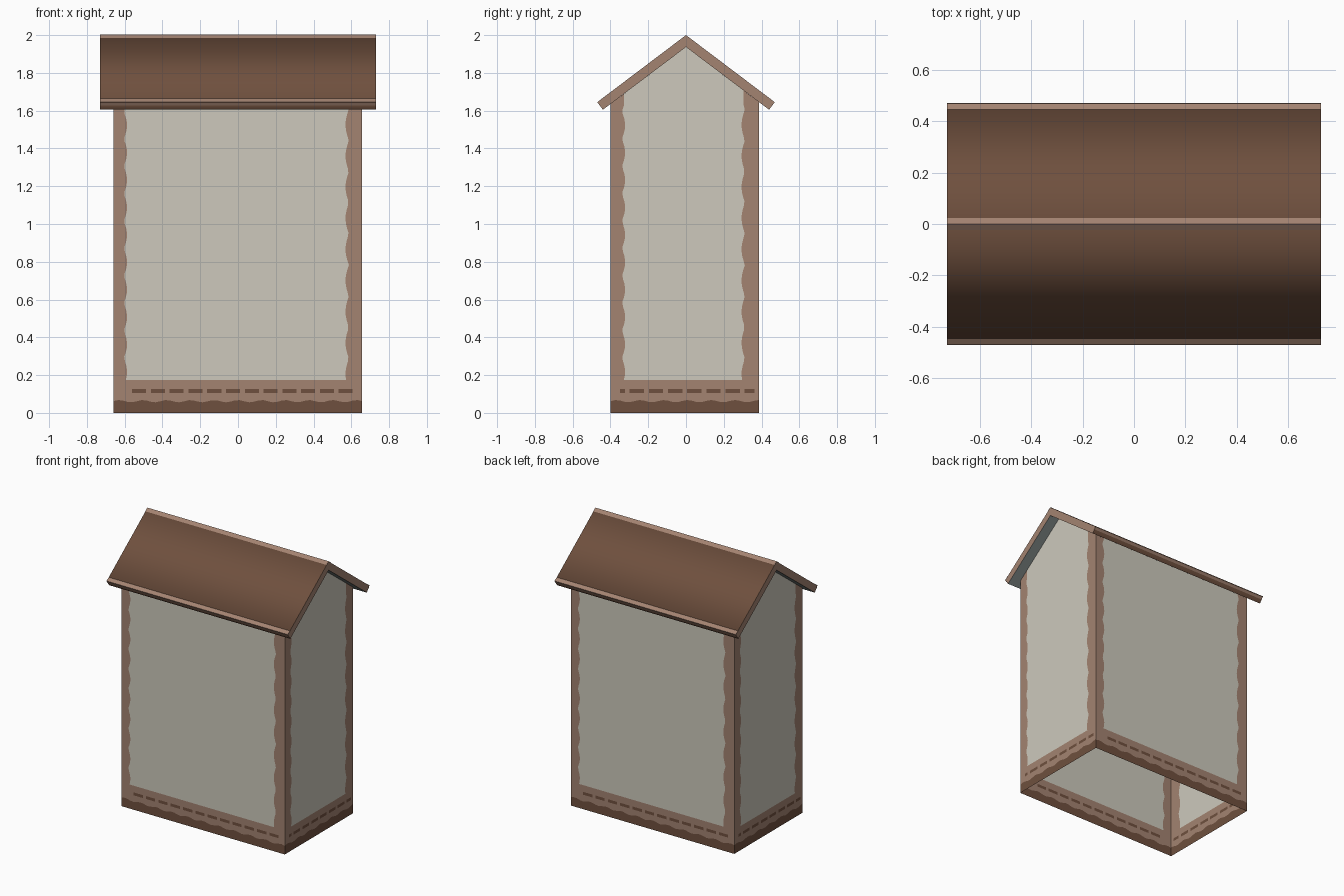
import bpy, bmesh, math

if "Cube" in bpy.data.objects:
    bpy.data.objects.remove(bpy.data.objects["Cube"])


def material(name, r, g, b):
    lin = lambda c: (c / 255 / 12.92) if c < 11 else ((c / 255 + 0.055) / 1.055) ** 2.4
    m = bpy.data.materials.new(name)
    m.diffuse_color = (lin(r), lin(g), lin(b), 1)
    m.use_nodes = True
    m.node_tree.nodes["Principled BSDF"].inputs["Base Color"].default_value = m.diffuse_color
    return m


PLASTER, LIGHT, DARK, GREY = range(4)
MATS = [material("plaster", 205, 201, 188), material("light brown", 163, 131, 113),
        material("dark brown", 111, 80, 62), material("slate grey", 136, 146, 145)]

X0, X1, Y0, Y1 = -0.66, 0.657, -0.40, 0.387   # wall footprint
ROOF_X, EAVE_Y, EAVE_Z, RIDGE_Z = 0.73, 0.47, 1.645, 2.0
UNDER_Z, SLOPE = 1.937, 0.755                 # underside ridge and pitch


def under(y):
    return UNDER_Z - SLOPE * abs(y)


def make_object(name, faces):
    """faces: list of (points, material index, smooth)"""
    bm = bmesh.new()
    for pts, mat, smooth in faces:
        f = bm.faces.new([bm.verts.new(p) for p in pts])
        f.material_index = mat
        f.smooth = smooth
    bmesh.ops.remove_doubles(bm, verts=bm.verts, dist=1e-5)
    me = bpy.data.meshes.new(name)
    bm.to_mesh(me)
    bm.free()
    for m in MATS:
        me.materials.append(m)
    ob = bpy.data.objects.new(name, me)
    bpy.context.collection.objects.link(ob)


def wall(name, start, end, top, gable, left, right):
    """Single sheet wall: wavy side borders, banded plinth, optional gable."""
    length = math.dist(start, end)
    faces = []

    def at(u, z):
        t = u / length
        return (start[0] + (end[0] - start[0]) * t, start[1] + (end[1] - start[1]) * t, z)

    def add(mat, *uz):
        faces.append(([at(u, z) for u, z in uz], mat, False))

    def quad(mat, u0, u1, z0, z1):
        add(mat, (u0, z0), (u1, z0), (u1, z1), (u0, z1))

    # plinth bands with a broken dark line
    n = round(length / 0.025)
    for i in range(n):
        a, b = length * i / n, length * (i + 1) / n
        wa, wb = (0.062 + 0.006 * math.sin(u * 50) for u in (a, b))
        add(DARK, (a, 0), (b, 0), (b, wb), (a, wa))
        add(LIGHT, (a, wa), (b, wb), (b, 0.105), (a, 0.105))
        dash = i % 4 != 3 and 0.05 < a < length - 0.05
        quad(DARK if dash else LIGHT, a, b, 0.105, 0.126)
    quad(LIGHT, 0, length, 0.126, 0.175)

    # plaster between scalloped borders
    def edges(z):
        wave = 0.018 * abs(math.sin(z * math.pi / 0.145))
        wave2 = 0.018 * abs(math.sin(z * math.pi / 0.165 + 0.8))
        return left + wave, length - right - wave2

    rows = 60
    zs = [0.175 + (top - 0.175) * i / rows for i in range(rows + 1)]
    for z0, z1 in zip(zs, zs[1:]):
        (a0, b0), (a1, b1) = edges(z0), edges(z1)
        add(LIGHT, (0, z0), (a0, z0), (a1, z1), (0, z1))
        add(PLASTER, (a0, z0), (b0, z0), (b1, z1), (a1, z1))
        add(LIGHT, (b0, z0), (length, z0), (length, z1), (b1, z1))

    # gable top with brown corners
    if gable:
        a, b = edges(top)
        height = lambda u: under(at(u, 0)[1])
        mid = length * abs(start[1]) / (abs(start[1]) + abs(end[1]))
        add(LIGHT, (0, top), (a, top), (a, height(a)), (0, height(0)))
        add(PLASTER, (a, top), (b, top), (b, height(b)), (mid, UNDER_Z), (a, height(a)))
        add(LIGHT, (b, top), (length, top), (length, height(length)), (b, height(b)))
    make_object(name, faces)


wall("front_wall", (X0, Y0), (X1, Y0), under(Y0), False, 0.055, 0.07)
wall("right_wall", (X1, Y0), (X1, Y1), under(Y0) - 0.005, True, 0.06, 0.075)
wall("back_wall", (X1, Y1), (X0, Y1), under(Y1), False, 0.055, 0.07)
wall("left_wall", (X0, Y1), (X0, Y0), under(Y0) - 0.005, True, 0.06, 0.075)

# roof slab: smooth brown top, grey underside, light ends
low_y, low_z = 0.44, 1.605
faces = []
for s in (-1, 1):
    top_strip = [(0, RIDGE_Z), (s * EAVE_Y, EAVE_Z)]
    eave = [(s * EAVE_Y, EAVE_Z), (s * low_y, low_z)]
    soffit = [(s * low_y, low_z), (0, UNDER_Z)]
    for (p, q), mat, smooth in ((top_strip, DARK, True), (eave, DARK, True), (soffit, GREY, False)):
        pts = [(-ROOF_X, *p), (-ROOF_X, *q), (ROOF_X, *q), (ROOF_X, *p)]
        faces.append((pts if s < 0 else pts[::-1], mat, smooth))
    for e in (-1, 1):
        pts = [(e * ROOF_X, *p) for p in top_strip + soffit]
        faces.append((pts if s * e > 0 else pts[::-1], LIGHT, False))
for i, (pts, mat, smooth) in enumerate(faces):
    if mat == LIGHT:      # end faces wind outward
        e = 1 if pts[0][0] > 0 else -1
        (ay, az), (by, bz), (cy, cz) = [p[1:] for p in pts[:3]]
        if ((by - ay) * (cz - az) - (bz - az) * (cy - ay)) * e < 0:
            faces[i] = (pts[::-1], mat, smooth)
make_object("roof", faces)

# worn light strips along the ridge and eaves, laid just above the slab
pitch = (RIDGE_Z - EAVE_Z) / EAVE_Y
for s, side in ((-1, "front"), (1, "back")):
    slope = lambda y: (s * y, RIDGE_Z - pitch * y + 0.002)
    eave_mid = (s * 0.459, 1.627)
    strips = {"ridge_strip": (slope(0), slope(0.024)),
              "eave_strip": (slope(0.446), slope(EAVE_Y)),
              "eave_edge_strip": ((s * (EAVE_Y + 0.001), EAVE_Z + 0.002), eave_mid)}
    for part, (p, q) in strips.items():
        pts = [(-ROOF_X, *p), (-ROOF_X, *q), (ROOF_X, *q), (ROOF_X, *p)]
        make_object(f"{side}_{part}", [(pts if s < 0 else pts[::-1], LIGHT, False)])
